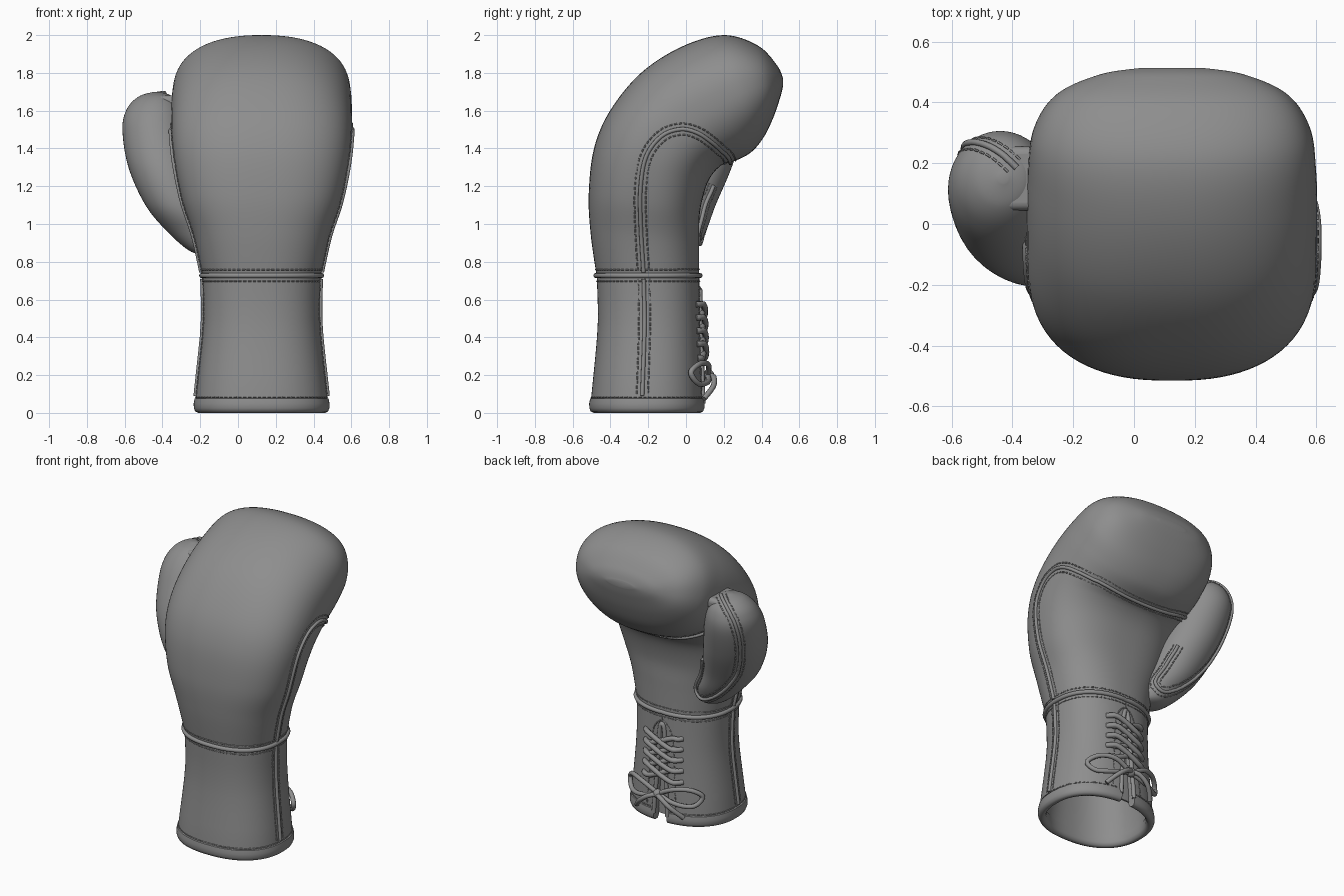
import bpy, bmesh, math
from mathutils import Vector as V
from mathutils.bvhtree import BVHTree

if "Cube" in bpy.data.objects:
    bpy.data.objects.remove(bpy.data.objects["Cube"])

CX = 0.125
LEATHER = bpy.data.materials.new("dark_leather")
LEATHER.diffuse_color = (.27, .27, .27, 1)
LEATHER.use_nodes = True
LEATHER.node_tree.nodes["Principled BSDF"].inputs["Base Color"].default_value = LEATHER.diffuse_color


def smooth_path(pts, n):
    """Catmull-Rom through tuples of any size."""
    out = []
    for i in range(len(pts) - 1):
        a, b, c, d = pts[max(i - 1, 0)], pts[i], pts[i + 1], pts[min(i + 2, len(pts) - 1)]
        for k in range(n):
            t = k / n
            out.append(tuple(0.5 * (2 * q + (r - p) * t + (2*p - 5*q + 4*r - s) * t*t
                             + (3*q - p - 3*r + s) * t**3) for p, q, r, s in zip(a, b, c, d)))
    return out + [tuple(pts[-1])]


def se(v, n):
    return math.copysign(abs(v) ** (2 / n), v)


def smooth(ob):
    ob.data.materials.append(LEATHER)
    bpy.ops.object.select_all(action='DESELECT')
    bpy.context.view_layer.objects.active = ob
    ob.select_set(True)
    bpy.ops.object.shade_smooth_by_angle(angle=math.radians(50))


def loft(name, rings):
    """Skin closed rings, cap both ends."""
    bm = bmesh.new()
    rows = [[bm.verts.new(p) for p in r] for r in rings]
    m = len(rows[0])
    for a, b in zip(rows, rows[1:]):
        for j in range(m):
            bm.faces.new((a[j], a[(j + 1) % m], b[(j + 1) % m], b[j]))
    bm.faces.new(rows[0])
    bm.faces.new(rows[-1])
    bmesh.ops.recalc_face_normals(bm, faces=bm.faces)
    me = bpy.data.meshes.new(name)
    bm.to_mesh(me)
    bm.free()
    ob = bpy.data.objects.new(name, me)
    bpy.context.collection.objects.link(ob)
    smooth(ob)
    return ob


def tube(name, paths, r, res=2, closed=False):
    cu = bpy.data.curves.new(name, 'CURVE')
    cu.dimensions, cu.bevel_depth, cu.bevel_resolution, cu.use_fill_caps = '3D', r, res, True
    cu.materials.append(LEATHER)
    for p in paths:
        s = cu.splines.new('POLY')
        s.points.add(len(p) - 1)
        for q, co in zip(s.points, p):
            q.co = (*co, 1)
        s.use_cyclic_u = closed
    bpy.context.collection.objects.link(bpy.data.objects.new(name, cu))


def bvh_of(*obs):
    vs, fs = [], []
    for o in obs:
        k = len(vs)
        vs += [v.co.copy() for v in o.data.vertices]
        fs += [[k + i for i in p.vertices] for p in o.data.polygons]
    return BVHTree.FromPolygons(vs, fs)


def seam(name, tree, pts, r=0.011, sides=(-0.03, 0.03), closed=False):
    """Piping laid on a surface with dashed stitch rows beside it."""
    hits = [tree.find_nearest(V(p))[:2] for p in pts]
    if r:
        tube(name, [[p + n * r * 0.3 for p, n in hits]], r, 2, closed)
    dashes = []
    for off in sides:
        row = []
        for i, (p, n) in enumerate(hits):
            t = hits[min(i + 1, len(hits) - 1)][0] - hits[max(i - 1, 0)][0]
            q, m = tree.find_nearest(p + t.cross(n).normalized() * off)[:2]
            row.append(q + m * 0.001)
        dist, nxt = 0, 0.01
        for a, b in zip(row, row[1:]):
            L = (b - a).length
            while L > 1e-5 and nxt <= dist + L:
                d = (b - a) / L
                p = a + d * (nxt - dist)
                dashes.append([p, p + d * 0.018])
                nxt += 0.026
            dist += L
    if dashes:
        tube(name + "_stitches", dashes, 0.004, 0)


# Padded mitt: front y,z / back y,z / half width / squareness
secs = [(-.475, .735, .07, .735, .315, 2.3), (-.505, .95, .07, .92, .36, 2.4),
        (-.515, 1.16, .075, 1.07, .42, 2.5), (-.487, 1.4, .115, 1.22, .462, 2.5),
        (-.402, 1.6, .18, 1.305, .477, 2.5), (-.238, 1.8, .262, 1.335, .478, 2.4),
        (-.02, 1.94, .345, 1.38, .475, 2.3), (.2, 2.0, .412, 1.46, .455, 2.3),
        (.38, 1.945, .463, 1.565, .38, 2.3), (.482, 1.84, .499, 1.67, .24, 2.2),
        (.514, 1.77, .514, 1.73, .1, 2)]
rings = []
for fy, fz, by, bz, w, n in smooth_path(secs, 8):
    ring = []
    for j in range(80):
        a = 2 * math.pi * j / 80
        c, s = se(math.cos(a), n), se(math.sin(a), n)
        ring.append((CX + w * s, (fy + by) / 2 + (by - fy) / 2 * c, (fz + bz) / 2 + (bz - fz) / 2 * c))
    rings.append(ring)
mitt = loft("mitt", rings)

# Thumb: centre, radii
th = [(-.16, -.05, .835, .02, .02), (-.17, -.045, .86, .09, .09), (-.225, -.035, .96, .15, .14),
      (-.315, -.025, 1.1, .175, .182), (-.39, .035, 1.3, .19, .207), (-.435, .11, 1.5, .177, .192),
      (-.44, .14, 1.61, .148, .155), (-.435, .15, 1.675, .09, .095), (-.43, .15, 1.7, .015, .015)]
thumb = loft("thumb", [[(x + rx * math.cos(k * math.pi / 24), y + ry * math.sin(k * math.pi / 24), z)
                        for k in range(48)] for x, y, z, rx, ry in smooth_path(th, 8)])

# Cuff with a laced split at the back
prof = smooth_path([(0, .35, -.503, .09), (.1, .347, -.5, .088), (.3, .325, -.48, .08),
                    (.5, .308, -.466, .074), (.73, .313, -.473, .07)], 10)


def cuff_pt(a, z, off=0):
    zz = min(max(z, 0), .7299)
    i = next(i for i in range(len(prof) - 1) if prof[i + 1][0] > zz - 1e-9)
    t = (zz - prof[i][0]) / (prof[i + 1][0] - prof[i][0])
    _, w, f, b = [p + (q - p) * t for p, q in zip(prof[i], prof[i + 1])]
    return V((CX + (w + off) * se(math.sin(a), 2.3), (f + b) / 2 + ((b - f) / 2 + off) * se(math.cos(a), 2.3), z))


def back_pt(dx, z, off=0):
    return cuff_pt(math.asin(math.copysign((abs(dx) / .33) ** 1.15, dx)), z, off)


def gap(z):
    return .012 + .034 * (1 - z / .66) if z < .655 else .001


def split_sweep(name, section, n=96):
    out = []
    for i in range(n + 1):
        ring = []
        for z, off in section:
            g = math.asin((gap(z) / .33) ** 1.15)
            ring.append(cuff_pt(g + i / n * (2 * math.pi - 2 * g), z, off))
        out.append(ring)
    return loft(name, out)


zs = [.02, .1, .2, .3, .4, .5, .6, .65, .66, .735]
cuff = split_sweep("cuff", [(z, 0) for z in zs] + [(z, -.035) for z in zs[::-1]])
split_sweep("cuff_hem", [(.08, -.004), (.075, .006), (.05, .01), (.025, .009), (.008, .002), (0, -.014),
                         (.006, -.032), (.025, -.041), (.075, -.039)])
dxs = [-.16 + .02 * i for i in range(17)]
loft("tongue", [[back_pt(d, z, -.038) for d in dxs] + [back_pt(d, z, -.05) for d in dxs[::-1]]
                for z in (.04, .2, .4, .6, .72)])

# Piping and stitch rows around wrist and hem
tree = bvh_of(mitt, cuff)


def hoop(z, off=0):
    return [cuff_pt(2 * math.pi * k / 120, z, off) for k in range(121)]


seam("wrist_piping", tree, hoop(.727, .006)[:-1], .014, (), True)
for nm, z in (("mitt_edge", .76), ("cuff_edge", .697)):
    seam(nm, tree, hoop(z), 0, (0,))
seam("hem_edge", tree, hoop(.084)[3:-3], 0, (0,))

# Panel seam: up one side, under the fist, down the other
side = smooth_path([(-.225, .745), (-.24, 1.0), (-.24, 1.2), (-.21, 1.36), (-.13, 1.465), (-.03, 1.502),
                    (.06, 1.483), (.14, 1.43), (.19, 1.385)], 8)


def flank(s):
    return [tree.ray_cast(V((CX + 2 * s, y, z)), V((-s, 0, 0)))[0] for y, z in side]


right, left = flank(1), flank(-1)
under = [(right[-1].x, .19, 1.385), (.47, .225, 1.34), (.38, .235, 1.325), (CX, .235, 1.32),
         (-.13, .235, 1.325), (-.22, .225, 1.34), (left[-1].x, .19, 1.385)]
seam("panel_piping", tree, right + smooth_path(under, 8)[1:-1] + left[::-1])
for s, nm in ((1, "right"), (-1, "left")):
    seam(nm + "_cuff_seam", tree, [cuff_pt(s * 1.63, .09 + .62 * k / 30) for k in range(31)])

# Rounded edging around the lace split
arch = [(.10, .09), (.095, .3), (.085, .52), (.06, .62), (0, .67)]
arch = smooth_path(arch + [(-d, z) for d, z in arch[-2::-1]], 8)
seam("split_edging_stitches", tree, [back_pt(d, z) for d, z in arch], 0, (0,))
edge = [(gap(z) + .004, z) for z in (.05, .2, .4, .6)] + [(0, .65)]
edge += [(-d, z) for d, z in edge[-2::-1]]
tube("split_edging", [[back_pt(d, z, .002) for d, z in smooth_path(edge, 6)]], .014)

# Thumb seam, wrapping round the root, and strap
seam("thumb_piping", bvh_of(thumb), smooth_path(
    [(-.38, .19, 1.72), (-.46, .25, 1.68), (-.55, .26, 1.55), (-.565, .22, 1.35), (-.49, .15, 1.15),
     (-.37, .12, 1.0), (-.26, .11, .91), (-.16, .1, .88), (-.09, .09, .95), (-.13, .13, 1.08),
     (-.19, .18, 1.2)], 8))
bpy.ops.mesh.primitive_cube_add(size=1, location=(-.365, .15, 1.645))
strap = bpy.context.object
strap.name = "thumb_strap"
strap.scale = (.12, .21, .07)
bpy.ops.object.transform_apply(location=False, rotation=False, scale=True)
bv = strap.modifiers.new("round", 'BEVEL')
bv.width, bv.segments = .025, 4
smooth(strap)

# Criss-cross laces
lz = [.29, .365, .435, .505, .575]
paths = []
for i in range(len(lz) - 1):
    for s in (1, -1):
        o = .026 if s > 0 else .012
        pts = [(-.145, lz[i], -.004), (-.12, lz[i], .012), (-.07, lz[i] + .005, o),
               (.07, lz[i + 1] - .005, o), (.12, lz[i + 1], .012), (.145, lz[i + 1], -.004)]
        paths.append([back_pt(s * d, z, off) for d, z, off in smooth_path(pts, 5)])
tube("laces", paths, .0165)

# Bow: two loops, two tails and a knot
bow = []
for s in (1, -1):
    loop = [(0, .2, .03), (.1, .255, .045), (.19, .26, .035), (.245, .215, .025),
            (.2, .155, .03), (.1, .165, .04), (0, .2, .03)]
    tail = [(0, .2, .045), (.04, .185, .065), (.09, .14, .065), (.15, .075, .03)]
    for p in (loop, tail):
        bow.append([back_pt(s * d, z, o) for d, z, o in smooth_path(p, 8)])
tube("bow", bow, .015)
bpy.ops.mesh.primitive_uv_sphere_add(segments=20, ring_count=12, radius=.03, location=back_pt(0, .2, .035))
bpy.context.object.name = "bow_knot"
smooth(bpy.context.object)
